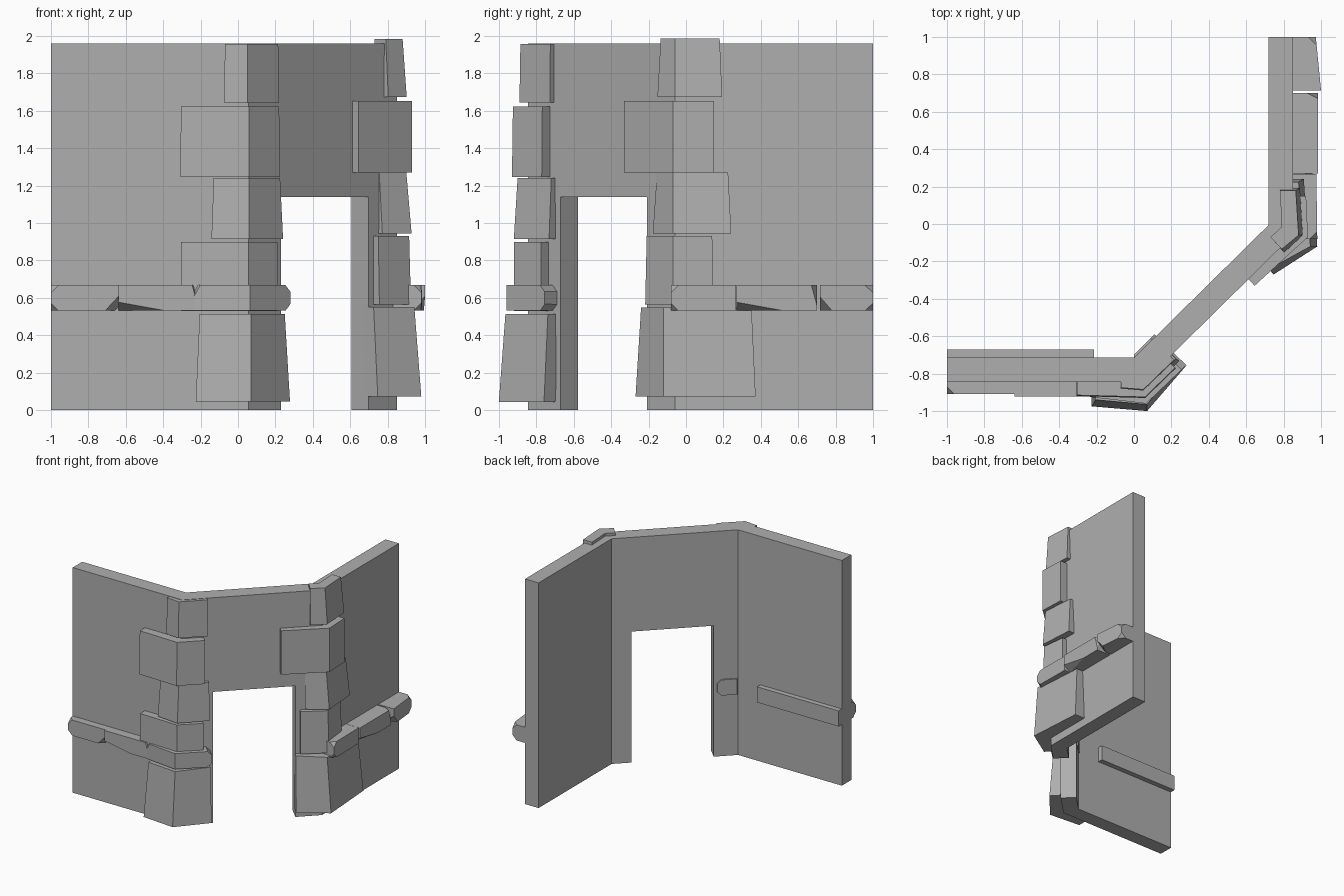
import bpy, bmesh
from mathutils import Vector

if "Cube" in bpy.data.objects:
    bpy.data.objects.remove(bpy.data.objects["Cube"])

# Darker grey stone
stone = bpy.data.materials.new("stone_grey")
stone.diffuse_color = (.43, .43, .43, 1)
stone.use_nodes = True
stone.node_tree.nodes["Principled BSDF"].inputs["Base Color"].default_value = stone.diffuse_color


def loft(name, bottom, top, z0, z1, flip=False, chips=()):
    """Solid between two plan outlines; chips = (corner, inward cut lengths).
    flip mirrors the part across the doorway axis."""
    bm = bmesh.new()
    lo = [bm.verts.new((x, y, z0)) for x, y in bottom]
    hi = [bm.verts.new((x, y, z1)) for x, y in top]
    n = len(lo)
    bm.faces.new(lo[::-1])
    bm.faces.new(hi)
    for i in range(n):
        j = (i + 1) % n
        bm.faces.new((lo[i], lo[j], hi[j], hi[i]))
    for corner, d in chips:
        normal = -Vector((1 / d[0], 1 / d[1], 1 / d[2]))
        bmesh.ops.bisect_plane(bm, geom=bm.verts[:] + bm.edges[:] + bm.faces[:],
                               plane_co=Vector(corner) + Vector((d[0], 0, 0)),
                               plane_no=normal.normalized(), clear_outer=True)
        bmesh.ops.holes_fill(bm, edges=[e for e in bm.edges if e.is_boundary], sides=0)
    if flip:
        for v in bm.verts:
            v.co = (-v.co.y, -v.co.x, v.co.z)
    bmesh.ops.recalc_face_normals(bm, faces=bm.faces[:])
    me = bpy.data.meshes.new(name)
    bm.to_mesh(me)
    bm.free()
    me.materials.append(stone)
    ob = bpy.data.objects.new(name, me)
    bpy.context.collection.objects.link(ob)
    return ob


# Wall: two wings joined by a diagonal, with the doorway cut out
plan = [(-1, -.845), (.055, -.845), (.85, -.06), (.85, 1),
        (.72, 1), (.72, -.005), (0, -.715), (-1, -.715)]
wall = loft("wall", plan, plan, 0, 1.96)
door = [(.285, -.725), (.755, -.265), (.55, -.06), (.08, -.52)]
cutter = loft("doorway_cutter", door, door, -.2, 1.14)
cutter.hide_render = True
mod = wall.modifiers.new("doorway", 'BOOLEAN')
mod.operation, mod.solver, mod.object = 'DIFFERENCE', 'EXACT', cutter
bpy.context.view_layer.objects.active = wall
bpy.ops.object.modifier_apply(modifier=mod.name)
bpy.data.objects.remove(cutter)


# Corner stones: bent slabs given by end, corner, end of the outer face,
# with the outward shift of the bottom relative to the top
def corner_stone(name, L, C, R, z0, z1, flare, flip):
    def outline(f):
        return [(L[0] - f * .6, L[1] - f), (C[0], C[1] - f), (R[0] + f * .8, R[1] - f * .6),
                (R[0] + f * .8 - .065, R[1] - f * .6 + .06), (.015, -.79), (L[0] - f * .6, -.78)]
    loft(name, outline(flare), outline(0), z0, z1, flip)


left = [((-.205, -.94), (.07, -.965), (.25, -.738), .045, .515, .035),
        ((-.305, -.91), (.055, -.92), (.21, -.775), .53, .90, 0),
        ((-.13, -.88), (.06, -.90), (.225, -.72), .915, 1.24, .02),
        ((-.305, -.915), (.06, -.925), (.22, -.768), 1.245, 1.622, .005),
        ((-.07, -.875), (.05, -.885), (.215, -.725), 1.643, 1.957, .005)]
right = [((-.35, -.91), (.12, -.943), (.24, -.725), .073, .55, .037),
         ((-.14, -.89), (.07, -.915), (.21, -.75), .565, .93, .01),
         ((-.225, -.88), (.07, -.90), (.155, -.755), .945, 1.27, .028),
         ((-.15, -.92), (.07, -.93), (.33, -.645), 1.27, 1.652, 0),
         ((-.18, -.865), (.06, -.88), (.135, -.79), 1.675, 1.985, .022)]
for side, stones, flip in (("left", left, False), ("right", right, True)):
    for i, s in enumerate(stones):
        corner_stone(f"{side}_corner_stone_{i + 1}", *s, flip)

# Ledge: a row of chipped bars along each wing
Z0, Z1 = .532, .668


def ledge(name, x0, x1, y0, y1, back, chips, flip=False):
    p = [(x0, y0), (x1, y1), (x1, back), (x0, back)]
    loft(name, p, p, Z0, Z1, flip, chips)


def end_chips(x, y, s, d=.04):
    return [((x, y, Z1), (s * d, d, -d)), ((x, y, Z0), (s * d, d, d))]


for side, flip, xa, xb, xc, ya0, ya1, yb, back in (
        ("left", False, -.64, -.64, -.215, -.91, -.91, -.923, -.67),
        ("right", True, -.715, -.70, -.27, -.972, -1, -.985, -.76)):
    ledge(f"{side}_ledge_outer", -1, xa, ya0, ya1, back,
          end_chips(-1, ya0, 1) + [((xa, ya1, Z0), (-.07, .09, .075))], flip)
    ledge(f"{side}_ledge_middle", xb, xc, yb, yb, back,
          [((xc if flip else xb, yb, Z0), (-.25 if flip else .25, .07, .045)),
           ((xb if flip else xc, yb, Z1), (.03 if flip else -.03, .06, -.11))], flip)
ledge("right_ledge_inner", -.268, .08, -.975, -.98, -.76, end_chips(.08, -.98, -1), True)

# Bent ledge bar round the left corner, poking through the diagonal wall
bend = [(-.235, -.925), (.065, -.96), (.28, -.755), (.11, -.59), (0, -.70), (.0, -.75), (-.235, -.75)]
loft("left_ledge_corner", bend, bend, Z0, Z1, False,
     [((.28, -.755, Z1), (-.05, -.05, -.035)), ((.28, -.755, Z0), (-.05, -.05, .035)),
      ((-.235, -.925, Z1), (.03, .04, -.06))])
